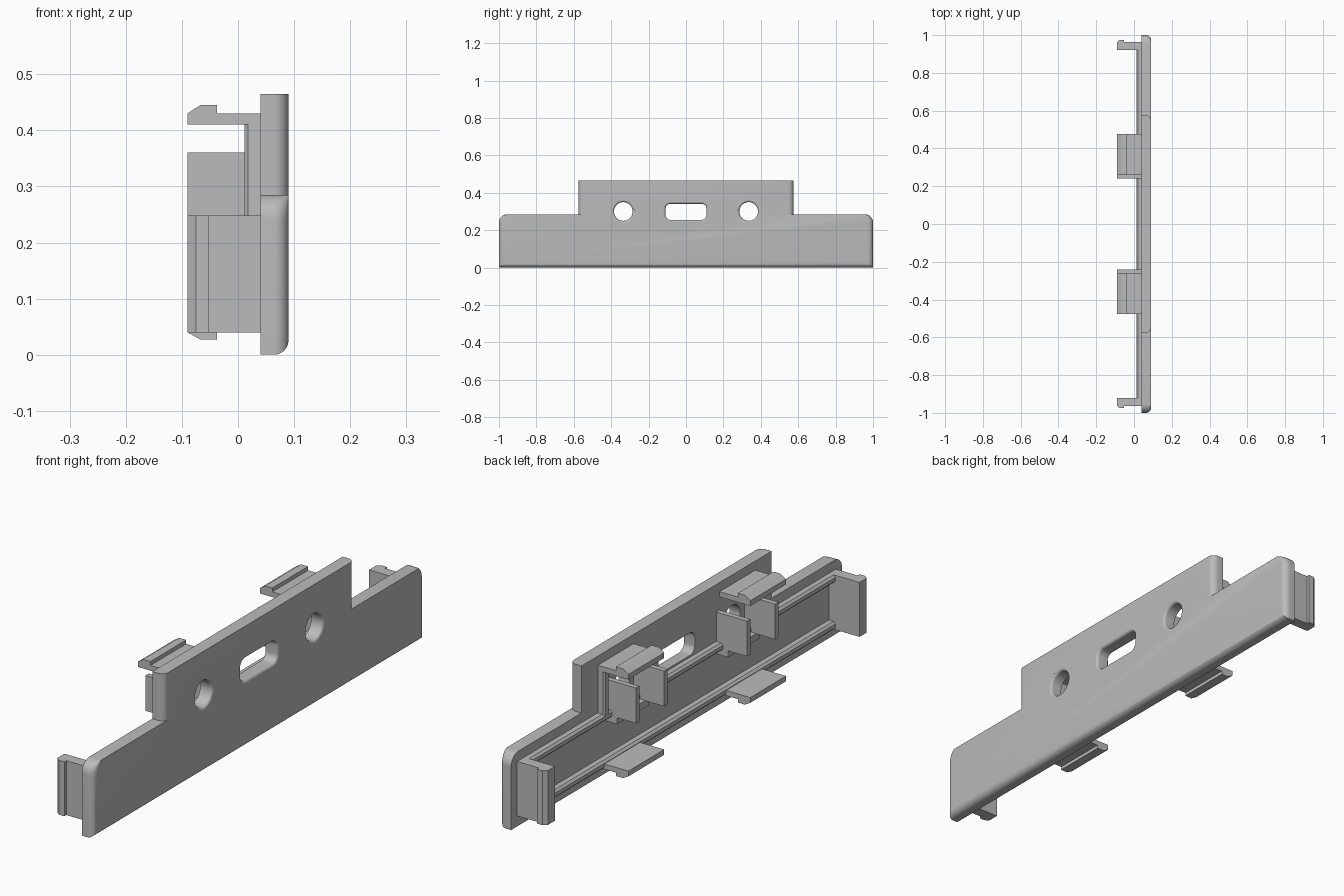
import bpy, bmesh, math

if "Cube" in bpy.data.objects:
    bpy.data.objects.remove(bpy.data.objects["Cube"])

mat = bpy.data.materials.new("plain grey")
mat.diffuse_color = (0.5, 0.5, 0.5, 1)
mat.use_nodes = True
mat.node_tree.nodes["Principled BSDF"].inputs["Base Color"].default_value = mat.diffuse_color


def loft(name, rings):
    """Closed solid through rings of matching points."""
    bm = bmesh.new()
    vs = [[bm.verts.new(p) for p in r] for r in rings]
    n = len(rings[0])
    for a, b in zip(vs, vs[1:]):
        for i in range(n):
            j = (i + 1) % n
            bm.faces.new((a[i], a[j], b[j], b[i]))
    bm.faces.new(vs[0][::-1])
    bm.faces.new(vs[-1])
    bmesh.ops.recalc_face_normals(bm, faces=bm.faces)
    me = bpy.data.meshes.new(name)
    bm.to_mesh(me)
    bm.free()
    ob = bpy.data.objects.new(name, me)
    bpy.context.collection.objects.link(ob)
    me.materials.append(mat)
    return ob


def prism_y(name, prof, y0, y1):
    return loft(name, [[(x, y, z) for x, z in prof] for y in (y0, y1)])


def prism_z(name, prof, z0, z1):
    return loft(name, [[(x, y, z) for x, y in prof] for z in (z0, z1)])


def box(name, x0, x1, y0, y1, z0, z1):
    return prism_z(name, [(x0, y0), (x1, y0), (x1, y1), (x0, y1)], z0, z1)


# Stepped face plate: rounding on the bottom, ends and step sides only
def outline(x, d):
    half = [(1 - d, d)]
    for i in range(9):
        a = math.pi / 2 * i / 8
        half.append((0.955 + (0.045 - d) * math.cos(a), 0.24 + 0.045 * math.sin(a)))
    half += [(0.575 - d, 0.285), (0.575 - d, 0.465)]
    return [(x, y, z) for y, z in half] + [(x, -y, z) for y, z in reversed(half)]


R = 0.026
rings = [outline(0.04, 0)]
for i in range(9):
    a = math.pi / 2 * i / 8
    rings.append(outline(0.09 - R + R * math.sin(a), R * (1 - math.cos(a))))
plate = loft("face_plate", rings)


# Openings with softly flared front edges
def cut(y, z, w, h, r):
    def ring(x, f):
        pts = []
        for k, (sy, sz) in enumerate([(1, 1), (-1, 1), (-1, -1), (1, -1)]):
            for i in range(9):
                a = math.pi / 2 * (k + (i + 0.01) / 8.02)
                pts.append((x, y + sy * (w - r) + (r + f) * math.cos(a),
                            z + sz * (h - r) + (r + f) * math.sin(a)))
        return pts
    rs = [ring(0.0, 0), ring(0.08, 0)]
    for i in range(1, 5):
        a = math.pi / 2 * i / 4 * 0.95
        rs.append(ring(0.08 + 0.01 * math.sin(a), 0.01 * (1 - math.cos(a))))
    rs.append(ring(0.12, 0.01))
    c = loft("opening_cutter", rs)
    c.hide_render = True
    c.hide_viewport = True
    m = plate.modifiers.new("opening", 'BOOLEAN')
    m.operation = 'DIFFERENCE'
    m.solver = 'EXACT'
    m.object = c


cut(0.335, 0.30, 0.05, 0.05, 0.0499)
cut(-0.335, 0.30, 0.05, 0.05, 0.0499)
cut(0, 0.298, 0.11, 0.043, 0.028)

# Long stiffening ribs with chamfered backs
for name, z in (("lower_rib", 0.04), ("upper_rib", 0.218)):
    prism_y(name, [(0.042, z), (0.020, z), (0.012, z + 0.008), (0.012, z + 0.022),
                   (0.020, z + 0.03), (0.042, z + 0.03)], -0.92, 0.92)

top_hook = [(0.042, 0.41), (-0.09, 0.41), (-0.09, 0.43), (-0.067, 0.445),
            (-0.037, 0.445), (-0.037, 0.43), (0.042, 0.43)]
low_hook = [(0.042, 0.06), (-0.09, 0.06), (-0.09, 0.04), (-0.067, 0.027),
            (-0.037, 0.027), (-0.037, 0.04), (0.042, 0.04)]
end_hook = [(0.042, 0.92), (-0.09, 0.92), (-0.09, 0.963), (-0.075, 0.975),
            (-0.052, 0.975), (-0.052, 0.963), (0.042, 0.963)]

for s in (1, -1):
    # Snap clips
    prism_y("top_clip", top_hook, s * 0.26, s * 0.476)
    prism_y("bottom_clip", low_hook, s * 0.26, s * 0.476)
    prism_z("end_clip", [(x, s * y) for x, y in end_hook], 0.04, 0.248)
    # Upright rib beneath the top clip
    prism_z("upright_rib", [(0.042, s * 0.446), (0.018, s * 0.446), (0.012, s * 0.452),
                            (0.012, s * 0.47), (0.018, s * 0.476), (0.042, s * 0.476)], 0.23, 0.412)
    # Nut holder: two cheeks and a small shelf
    for y in (0.24, 0.41):
        box("holder_cheek", -0.09, 0.042, s * y, s * (y + 0.02), 0.225, 0.36)
    box("holder_shelf", -0.01, 0.042, s * 0.24, s * 0.43, 0.2, 0.226)

# Bake the openings and shade smooth where rounded
bpy.context.view_layer.update()
dg = bpy.context.evaluated_depsgraph_get()
baked = bpy.data.meshes.new_from_object(plate.evaluated_get(dg))
plate.modifiers.clear()
plate.data = baked
for c in [o for o in bpy.data.objects if o.name.startswith("opening_cutter")]:
    bpy.data.objects.remove(c)
bpy.ops.object.select_all(action='DESELECT')
plate.select_set(True)
bpy.context.view_layer.objects.active = plate
bpy.ops.object.shade_smooth_by_angle(angle=math.radians(30))
